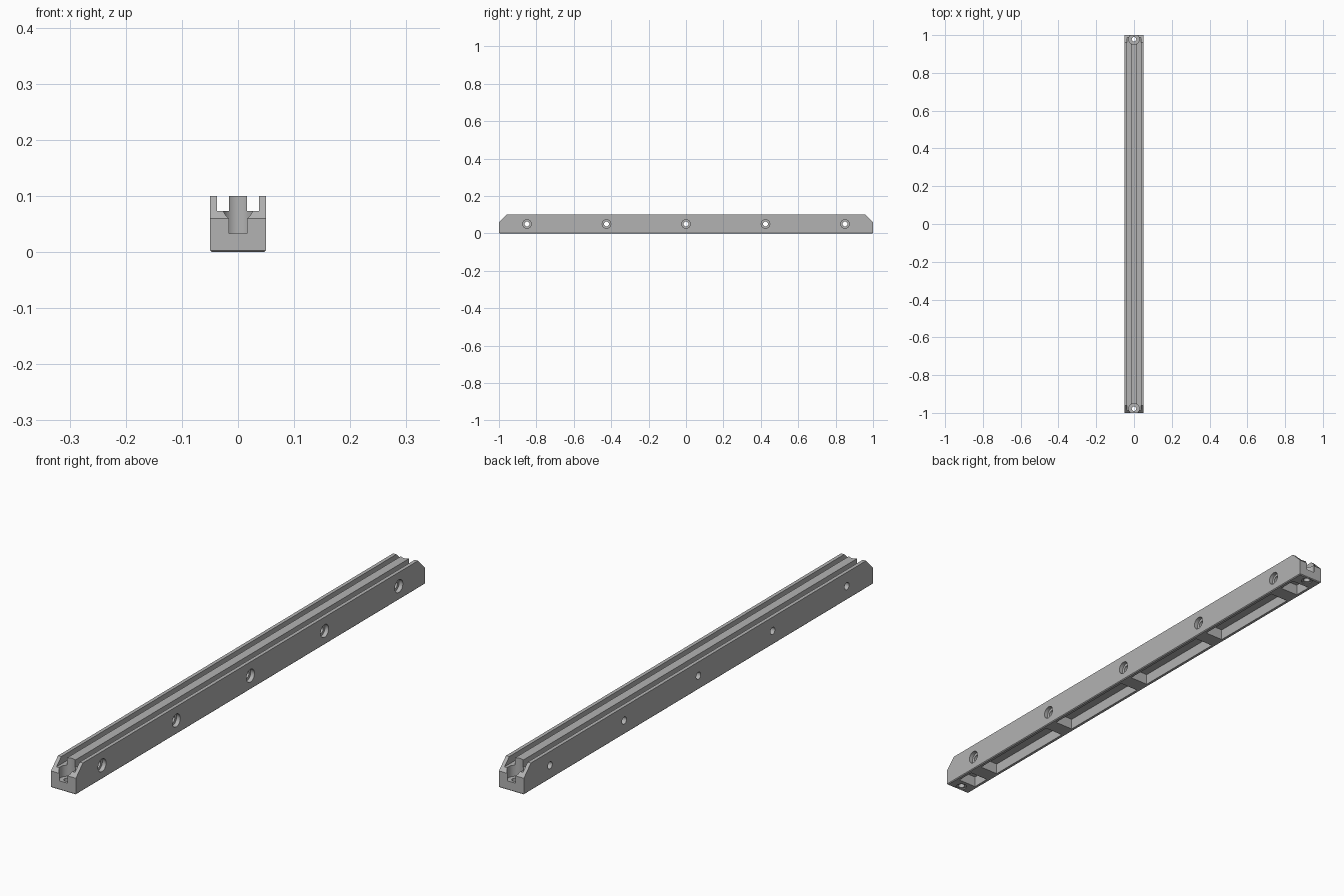
import bpy, bmesh, math
from mathutils import Matrix, Vector

cube = bpy.data.objects.get("Cube")
if cube:
    bpy.data.objects.remove(cube)

HALF_LEN, HALF_W, HEIGHT = 1.0, 0.05, 0.10
CHAMFER = 0.04
BOLT_Y = [-0.85, -0.425, 0.0, 0.425, 0.85]
END_Y = 0.978

grey = bpy.data.materials.new("plain grey")
grey.use_nodes = True
grey.diffuse_color = (0.45, 0.45, 0.45, 1)
grey.node_tree.nodes["Principled BSDF"].inputs["Base Color"].default_value = grey.diffuse_color


def to_object(bm, name):
    bmesh.ops.recalc_face_normals(bm, faces=bm.faces)
    mesh = bpy.data.meshes.new(name)
    bm.to_mesh(mesh)
    bm.free()
    mesh.materials.append(grey)
    obj = bpy.data.objects.new(name, mesh)
    bpy.context.scene.collection.objects.link(obj)
    return obj


def cut(target, bm):
    """Subtract a temporary solid from the target and apply the result."""
    cutter = to_object(bm, "cutter")
    cutter.hide_render = True
    mod = target.modifiers.new("cut", "BOOLEAN")
    mod.operation = "DIFFERENCE"
    mod.solver = "EXACT"
    mod.object = cutter
    bpy.context.view_layer.objects.active = target
    bpy.ops.object.modifier_apply(modifier=mod.name)
    bpy.data.objects.remove(cutter)


def cut_box(target, low, high):
    low, high = Vector(low), Vector(high)
    bm = bmesh.new()
    size = Matrix.Diagonal((*(high - low), 1))
    bmesh.ops.create_cube(bm, size=1, matrix=Matrix.Translation((low + high) / 2) @ size)
    cut(target, bm)


def cut_round(target, start, end, radius):
    start, end = Vector(start), Vector(end)
    axis = end - start
    turn = axis.to_track_quat("Z", "Y").to_matrix().to_4x4()
    bm = bmesh.new()
    bmesh.ops.create_cone(bm, cap_ends=True, segments=32, radius1=radius, radius2=radius,
                          depth=axis.length, matrix=Matrix.Translation((start + end) / 2) @ turn)
    cut(target, bm)


# Rail body: side silhouette with chamfered top ends, extruded across the width
bm = bmesh.new()
top_y, low_z = HALF_LEN - CHAMFER, HEIGHT - CHAMFER
outline = [(-HALF_LEN, 0), (HALF_LEN, 0), (HALF_LEN, low_z),
           (top_y, HEIGHT), (-top_y, HEIGHT), (-HALF_LEN, low_z)]
face = bm.faces.new([bm.verts.new((-HALF_W, y, z)) for y, z in outline])
side = bmesh.ops.extrude_face_region(bm, geom=[face])
bmesh.ops.translate(bm, vec=(2 * HALF_W, 0, 0),
                    verts=[v for v in side["geom"] if isinstance(v, bmesh.types.BMVert)])
bmesh.ops.recalc_face_normals(bm, faces=bm.faces)

# Small bevel round the bottom edge
bottom = [e for e in bm.edges if all(v.co.z < 0.001 for v in e.verts)]
bmesh.ops.bevel(bm, geom=bottom, offset=0.003, segments=1, affect="EDGES")
rail = to_object(bm, "rail")

# Two long grooves beside the middle ridge
for s in (-1, 1):
    a, b = sorted((s * 0.016, s * 0.037))
    cut_box(rail, (a, -1.1, 0.073), (b, 1.1, 0.2))

# Underside pockets, with ribs left at every side bolt
stops = [-0.945] + BOLT_Y + [0.945]
for i in range(len(stops) - 1):
    a = stops[i] + (0.028 if i > 0 else 0)
    b = stops[i + 1] - (0.028 if i < len(stops) - 2 else 0)
    cut_box(rail, (-0.037, a, -0.1), (0.037, b, 0.04))

# Side bolt holes, counterbored on the left face
for y in BOLT_Y:
    cut_round(rail, (-0.1, y, 0.05), (0.1, y, 0.05), 0.013)
    cut_round(rail, (HALF_W - 0.015, y, 0.05), (0.1, y, 0.05), 0.023)

# Vertical end bolt seats with through holes
for y in (-END_Y, END_Y):
    cut_round(rail, (0, y, 0.033), (0, y, 0.2), 0.0275)
    cut_round(rail, (0, y, -0.1), (0, y, 0.2), 0.012)
    cut_round(rail, (0, y, -0.1), (0, y, 0.004), 0.0195)

# Smooth hole walls, keep machined edges crisp
bpy.ops.object.select_all(action="DESELECT")
rail.select_set(True)
bpy.context.view_layer.objects.active = rail
bpy.ops.object.shade_smooth_by_angle(angle=math.radians(30))
